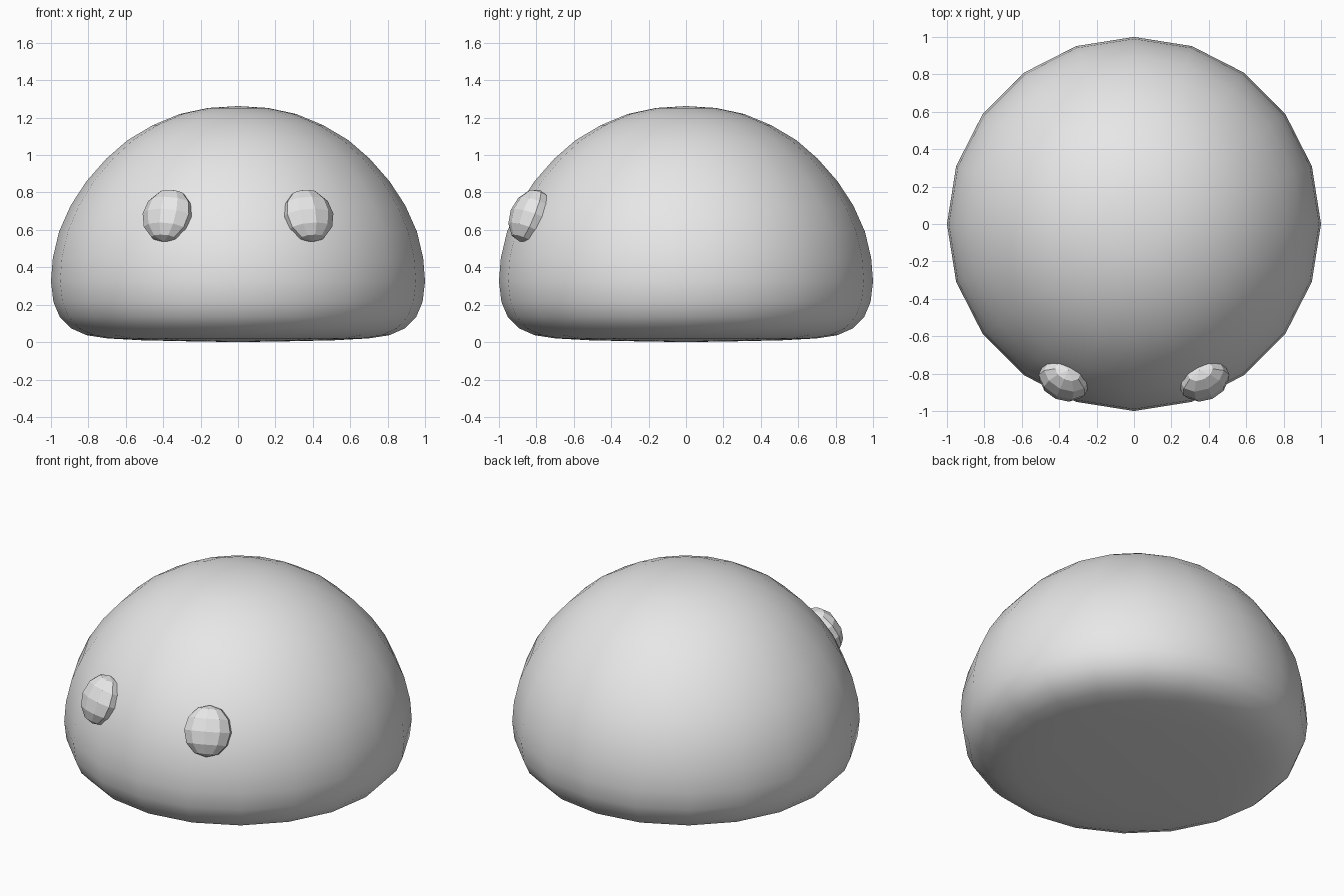
import bpy, bmesh, math
from mathutils import Matrix, Vector

if "Cube" in bpy.data.objects:
    bpy.data.objects.remove(bpy.data.objects["Cube"])

grey = bpy.data.materials.new("light_grey")
grey.diffuse_color = (0.8, 0.8, 0.8, 1)
grey.use_nodes = True
grey.node_tree.nodes["Principled BSDF"].inputs["Base Color"].default_value = grey.diffuse_color


def finish(bm, name, smooth):
    bmesh.ops.recalc_face_normals(bm, faces=bm.faces)
    for f in bm.faces:
        f.smooth = smooth
    mesh = bpy.data.meshes.new(name)
    bm.to_mesh(mesh)
    bm.free()
    mesh.materials.append(grey)
    obj = bpy.data.objects.new(name, mesh)
    bpy.context.collection.objects.link(obj)
    return obj


# Body: squashed dome, lathed in 20 sides
profile = [(0, 0), (0.3, 0.005), (0.52, 0.01), (0.7, 0.02), (0.81, 0.037),
           (0.895, 0.075), (0.953, 0.135), (0.987, 0.215), (1.0, 0.325),
           (0.99, 0.45), (0.957, 0.59), (0.895, 0.73), (0.81, 0.86),
           (0.705, 0.98), (0.59, 1.08), (0.455, 1.16), (0.31, 1.22),
           (0.16, 1.252), (0, 1.262)]
bm = bmesh.new()
verts = [bm.verts.new((r, 0, z)) for r, z in profile]
edges = [bm.edges.new(pair) for pair in zip(verts, verts[1:])]
bmesh.ops.spin(bm, geom=verts + edges, cent=(0, 0, 0), axis=(0, 0, 1),
               angle=math.tau, steps=20, use_duplicate=False)
bmesh.ops.remove_doubles(bm, verts=bm.verts, dist=0.001)
finish(bm, "body", True)

# Eyes: faceted flattened spheres, turned outward and leaning back with the dome
for side, name in ((-1, "left_eye"), (1, "right_eye")):
    bm = bmesh.new()
    bmesh.ops.create_uvsphere(bm, u_segments=10, v_segments=6, radius=1)
    place = (Matrix.Translation((side * 0.375, -0.835, 0.675))
             @ Matrix.Rotation(side * math.radians(24), 4, 'Z')
             @ Matrix.Rotation(math.radians(-23), 4, 'X')
             @ Matrix.Diagonal(Vector((0.142, 0.1, 0.15, 1))))
    bmesh.ops.transform(bm, matrix=place, verts=bm.verts)
    finish(bm, name, False)
